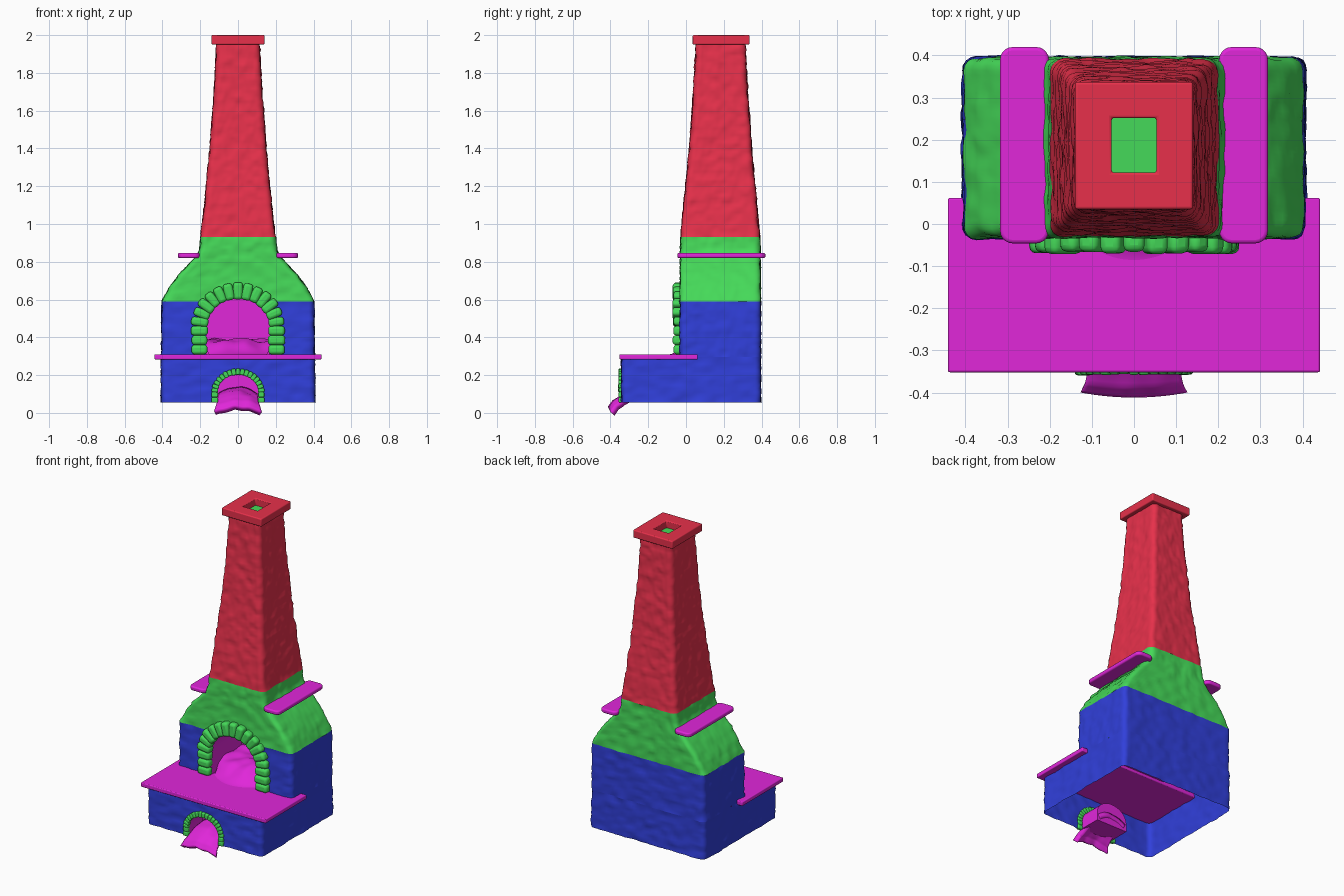
import bpy, bmesh, math, random
from mathutils import Vector, Matrix, noise

if "Cube" in bpy.data.objects:
    bpy.data.objects.remove(bpy.data.objects["Cube"])

random.seed(4)


def material(name, rgb):
    m = bpy.data.materials.new(name)
    m.diffuse_color = (*rgb, 1)
    m.use_nodes = True
    m.node_tree.nodes["Principled BSDF"].inputs["Base Color"].default_value = m.diffuse_color
    return m


RED = material("red", (0.8, 0.03, 0.07))
GREEN = material("green", (0.06, 0.7, 0.1))
BLUE = material("blue", (0.03, 0.05, 0.7))
PINK = material("magenta", (0.75, 0.02, 0.7))


def finish(name, bm, mat, angle=40, bevel=0, segments=3):
    me = bpy.data.meshes.new(name)
    bm.to_mesh(me)
    bm.free()
    ob = bpy.data.objects.new(name, me)
    bpy.context.collection.objects.link(ob)
    me.materials.append(mat)
    if bevel:
        mod = ob.modifiers.new("bevel", "BEVEL")
        mod.width, mod.segments = bevel, segments
    bpy.ops.object.select_all(action="DESELECT")
    ob.select_set(True)
    bpy.context.view_layer.objects.active = ob
    bpy.ops.object.shade_smooth_by_angle(angle=math.radians(angle))
    return ob


def ring(hx, y0, y1, z, r=0.03, n=34):
    """Rounded rectangle with roughened stone surface."""
    cy, hy = (y0 + y1) / 2, (y1 - y0) / 2
    arcs = []
    for k, (sx, sy) in enumerate([(1, 1), (-1, 1), (-1, -1), (1, -1)]):
        arc = []
        for j in range(5):
            a = math.radians(90 * k + 22.5 * j)
            nrm = Vector((math.cos(a), math.sin(a), 0))
            arc.append((Vector((sx * (hx - r), cy + sy * (hy - r), z)) + nrm * r, nrm))
        arcs.append(arc)
    pts = []
    for k in range(4):
        pts += arcs[k]
        a, b = arcs[k][-1], arcs[(k + 1) % 4][0]
        pts += [(a[0].lerp(b[0], j / n), a[1]) for j in range(1, n)]
    out = []
    for p, nrm in pts:
        q = Vector((p.x * 16, p.y * 16, p.z * 32))
        out.append(p + nrm * (0.007 * noise.noise(q) + 0.003 * noise.noise(q * 2.3)))
    return out


def loft(name, profile, mat, hole=None):
    """Open wall shell through (z, half width, front y, back y) stations."""
    bm = bmesh.new()
    rows = []
    for s, (a, b) in enumerate(zip(profile, profile[1:])):
        steps = max(1, round((b[0] - a[0]) / 0.018))
        for j in range(steps + (s == len(profile) - 2)):
            z, hx, y0, y1 = (p + (q - p) * j / steps for p, q in zip(a, b))
            rows.append([bm.verts.new(p) for p in ring(hx, y0, y1, z)])
    for lo, hi in zip(rows, rows[1:]):
        for i in range(len(lo)):
            k = (i + 1) % len(lo)
            c = (lo[i].co + hi[k].co) / 2
            if not (hole and hole(c)):
                bm.faces.new((lo[i], lo[k], hi[k], hi[i]))
    return finish(name, bm, mat, 60)


def arch_hole(w, spring, rise, ymax):
    def test(c):
        if c.y > ymax:
            return False
        return abs(c.x) < w if c.z < spring else (c.x / w) ** 2 + ((c.z - spring) / rise) ** 2 < 1
    return test


def lining(name, w, bottom, spring, rise, y0, y1):
    """Vaulted recess seen from inside."""
    prof = [(w, bottom)] + [(w * math.cos(t), spring + rise * math.sin(t))
                            for t in (math.pi * i / 20 for i in range(21))] + [(-w, bottom)]
    bm = bmesh.new()
    f = [bm.verts.new((x, y0, z)) for x, z in prof]
    b = [bm.verts.new((x, y1, z)) for x, z in prof]
    for i in range(len(f)):
        k = (i + 1) % len(f)
        bm.faces.new((f[i], f[k], b[k], b[i]))
    bm.faces.new(b)
    finish(name, bm, PINK)


def arch_stones(name, w, bottom, spring, rise, thick, y, depth, legs, count, bevel):
    """Separate rounded stones: straight legs, then voussoirs."""
    bm = bmesh.new()
    spots = []
    h = (spring - bottom) / legs
    for i in range(legs):
        for s in (-1, 1):
            spots.append((s * w, bottom + h * (i + 0.5), 0, h))
    for i in range(count):
        t = math.pi * (i + 0.5) / count
        tang = Vector((-w * math.sin(t), rise * math.cos(t)))
        spots.append((w * math.cos(t), spring + rise * math.sin(t),
                      math.atan2(tang.y, tang.x) - math.pi / 2, tang.length * math.pi / count * 1.03))
    for x, z, a, length in spots:
        size = (thick * random.uniform(0.93, 1.05), depth * random.uniform(0.85, 1.1), length, 1)
        bmesh.ops.create_cube(bm, size=1, matrix=Matrix.Translation((x, y, z))
                              @ Matrix.Rotation(-a, 4, "Y") @ Matrix.Diagonal(size))
    finish(name, bm, GREEN, 60, bevel)


def slab(name, x0, x1, y0, y1, z0, z1, bevel, corner=0.0):
    bm = bmesh.new()
    bmesh.ops.create_cube(bm, size=1, matrix=Matrix.Translation(((x0 + x1) / 2, (y0 + y1) / 2, (z0 + z1) / 2))
                          @ Matrix.Diagonal((x1 - x0, y1 - y0, z1 - z0, 1)))
    if corner:
        up = [e for e in bm.edges if abs(e.verts[0].co.z - e.verts[1].co.z) > 0.001]
        bmesh.ops.bevel(bm, geom=up, offset=corner, segments=5, profile=0.5, affect="EDGES")
    finish(name, bm, PINK, 40, bevel)


def sheet(name, nu, nv, fn):
    bm = bmesh.new()
    g = [[bm.verts.new(fn(2 * i / nu - 1, j / nv)) for i in range(nu + 1)] for j in range(nv + 1)]
    for j in range(nv):
        for i in range(nu):
            bm.faces.new((g[j][i], g[j][i + 1], g[j + 1][i + 1], g[j + 1][i]))
    return finish(name, bm, PINK, 60)


# Rough masonry walls, bottom to top
fire_hole = arch_hole(0.2, 0.46, 0.18, 0)
loft("base_wall", [(0.055, 0.407, -0.342, 0.395), (0.295, 0.405, -0.342, 0.395)], BLUE,
     arch_hole(0.122, 0.115, 0.103, -0.3))
loft("firebox_wall", [(0.295, 0.405, -0.033, 0.395), (0.59, 0.402, -0.033, 0.395)], BLUE, fire_hole)
loft("hood", [(0.59, 0.402, -0.033, 0.395), (0.66, 0.366, -0.031, 0.394), (0.73, 0.315, -0.03, 0.393),
              (0.79, 0.258, -0.03, 0.393), (0.825, 0.225, -0.03, 0.393), (0.86, 0.205, -0.03, 0.393),
              (0.93, 0.198, -0.028, 0.391)], GREEN, fire_hole)
loft("chimney", [(0.93, 0.198, -0.028, 0.391), (1.1, 0.178, -0.012, 0.375), (1.4, 0.149, 0.018, 0.348),
                 (1.7, 0.127, 0.04, 0.326), (1.96, 0.113, 0.053, 0.313)], RED)

# Chimney cap: square collar with a flue hole
bm = bmesh.new()
loops = []
for hx, y0, y1, z in [(0.14, 0.035, 0.337, 1.95), (0.14, 0.035, 0.337, 2.0),
                      (0.053, 0.122, 0.252, 2.0), (0.053, 0.122, 0.252, 1.95)]:
    loops.append([bm.verts.new(p) for p in ((hx, y1, z), (-hx, y1, z), (-hx, y0, z), (hx, y0, z))])
for a in range(4):
    for i in range(4):
        p, q, k = loops[a], loops[(a + 1) % 4], (i + 1) % 4
        bm.faces.new((p[i], p[k], q[k], q[i]))
finish("chimney_cap", bm, RED, 40, 0.006)

bm = bmesh.new()
bm.faces.new([bm.verts.new(p) for p in ((-0.06, 0.115, 1.955), (0.06, 0.115, 1.955),
                                        (0.06, 0.26, 1.955), (-0.06, 0.26, 1.955))])
finish("flue_bottom", bm, GREEN)

# Hearth slab and the two side ledges
slab("hearth_slab", -0.442, 0.442, -0.352, 0.062, 0.283, 0.31, 0.005)
for side, x in (("left", -0.26), ("right", 0.26)):
    slab(side + "_ledge", x - 0.058, x + 0.058, -0.046, 0.42, 0.82, 0.847, 0.008, 0.03)

# Fire opening and ash opening, lined and framed with stones
lining("firebox_lining", 0.17, 0.3, 0.46, 0.145, -0.04, 0.28)
lining("ash_tunnel", 0.11, 0.06, 0.11, 0.092, -0.345, -0.2)
arch_stones("fire_arch", 0.204, 0.31, 0.46, 0.186, 0.088, -0.042, 0.055, 3, 13, 0.016)
arch_stones("ash_arch", 0.123, 0.055, 0.11, 0.108, 0.034, -0.345, 0.026, 2, 17, 0.006)


# Ash heap spilling out of the fire opening
def heap(u, v):
    front = -0.102 + 0.07 * u * u
    y = front + (0.28 - front) * v
    x = u * (0.15 + 0.02 * min(1, v * 4))
    rise = min(1, v / 0.45)
    rise = rise * rise * (3 - 2 * rise)
    return (x, y, 0.308 + 0.075 * rise * (1 + 0.3 * noise.noise(Vector((x * 12, y * 12, 0)))))


sheet("ash_heap", 24, 24, heap)


# Ash tongue sliding out of the lower opening
PATH = [(-0.412, 0.036), (-0.388, 0.07), (-0.345, 0.096), (-0.30, 0.115), (-0.20, 0.135)]


def tongue(u, v):
    s = v * 4
    i = min(3, int(s))
    y, z = (a + (b - a) * (s - i) for a, b in zip(PATH[i], PATH[i + 1]))
    x = u * (0.103 + 0.024 * (1 - v) ** 2)
    return (x, y + 0.012 * u * u * (1 - v), z - 0.03 * u * u + 0.012 * noise.noise(Vector((x * 18, y * 9, 3))))


ob = sheet("ash_tongue", 24, 16, tongue)
mod = ob.modifiers.new("thickness", "SOLIDIFY")
mod.thickness, mod.offset = 0.032, -1
